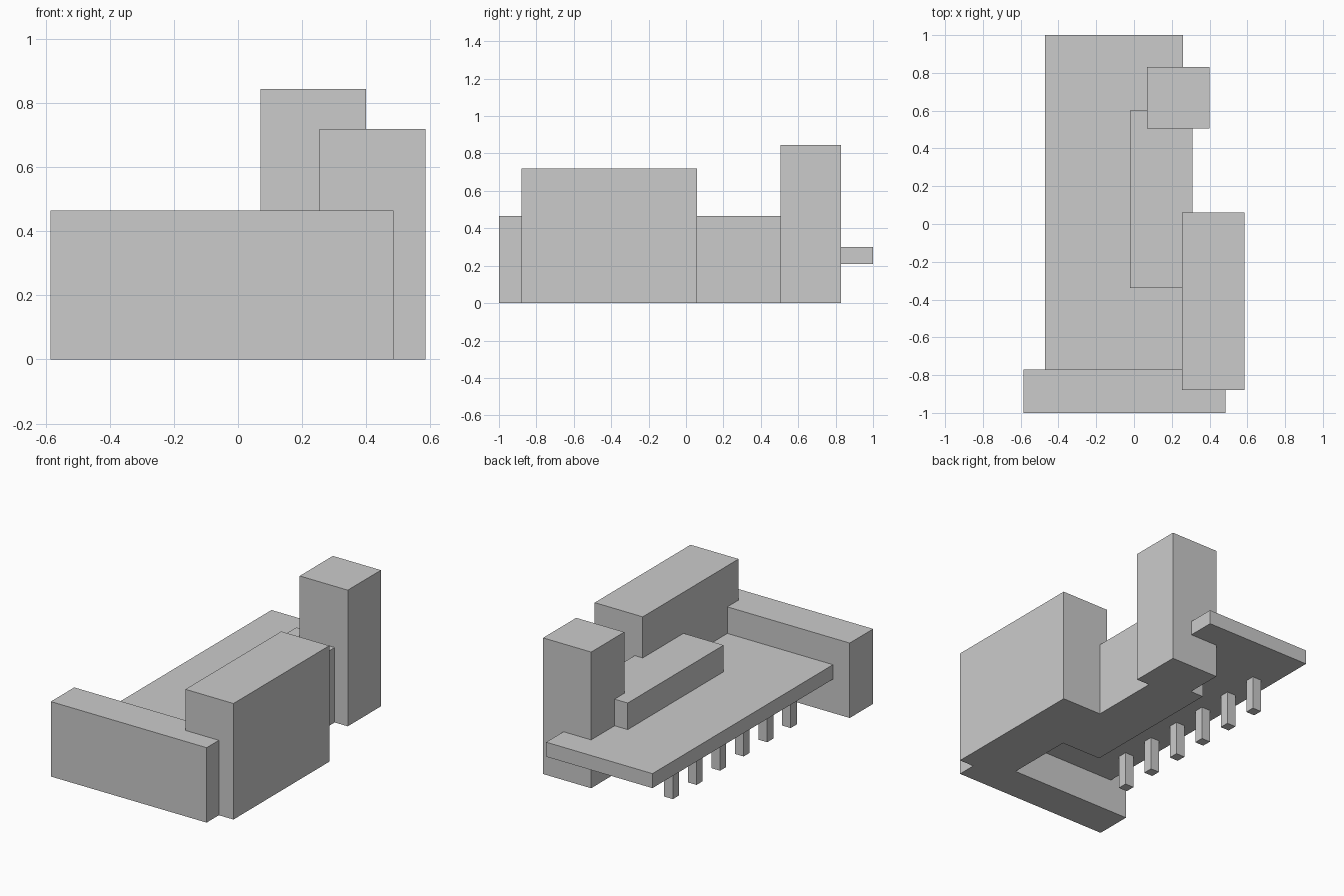
import bpy

if "Cube" in bpy.data.objects:
    bpy.data.objects.remove(bpy.data.objects["Cube"])


def box(name, x, y, z):
    """Axis-aligned box from (min, max) ranges."""
    lo, hi = zip(x, y, z)
    bpy.ops.mesh.primitive_cube_add(size=1, location=[(a + b) / 2 for a, b in zip(lo, hi)])
    ob = bpy.context.object
    ob.name = ob.data.name = name
    ob.scale = [b - a for a, b in zip(lo, hi)]
    bpy.ops.object.transform_apply(location=False, rotation=False, scale=True)
    return ob


# Main building volumes
box("front_block", (-0.585, 0.485), (-1.0, -0.77), (0, 0.465))
box("side_block", (0.255, 0.585), (-0.88, 0.06), (0, 0.72))
box("middle_block", (-0.02, 0.31), (-0.34, 0.60), (0, 0.465))
box("tower", (0.07, 0.40), (0.505, 0.83), (0, 0.845))

# Raised canopy slab joining the volumes
box("canopy_slab", (-0.47, 0.26), (-0.78, 1.0), (0.21, 0.30))

# Row of square posts carrying the open side of the canopy
for i in range(6):
    y = -0.50 + i * 0.231
    box(f"canopy_post_{i + 1}", (-0.39, -0.33), (y - 0.03, y + 0.03), (0, 0.215))
